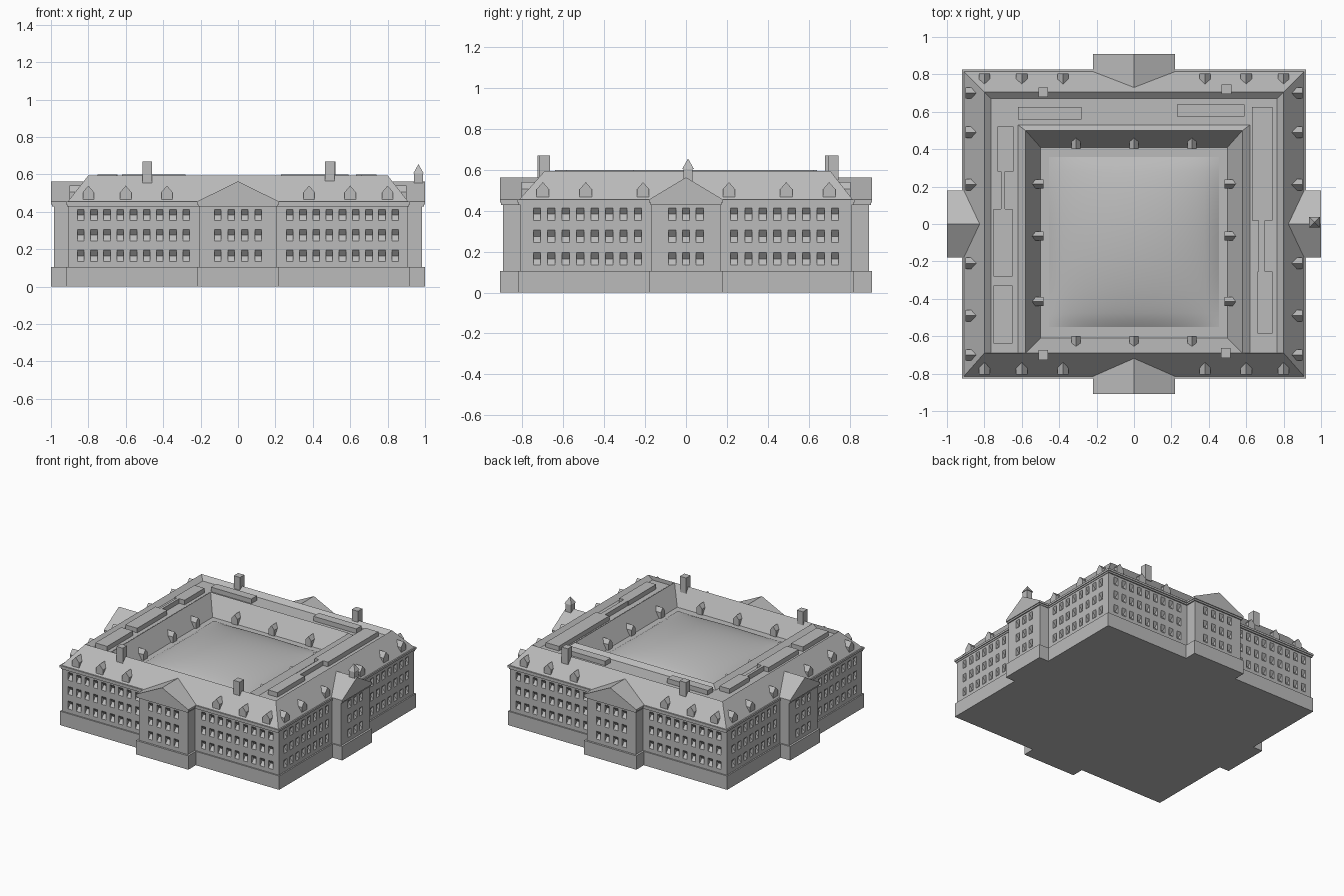
import bpy, bmesh
from math import pi
from mathutils import Matrix, Vector

default_cube = bpy.data.objects.get("Cube")
if default_cube:
    bpy.data.objects.remove(default_cube, do_unlink=True)

stone = bpy.data.materials.new("stone_grey")
stone.use_nodes = True
stone.diffuse_color = (0.5, 0.5, 0.5, 1)
stone.node_tree.nodes["Principled BSDF"].inputs["Base Color"].default_value = stone.diffuse_color


def finish(bm, name, recalc=True):
    if recalc:
        bmesh.ops.recalc_face_normals(bm, faces=bm.faces)
    mesh = bpy.data.meshes.new(name)
    bm.to_mesh(mesh)
    bm.free()
    mesh.materials.append(stone)
    obj = bpy.data.objects.new(name, mesh)
    bpy.context.collection.objects.link(obj)
    return obj


def add_box(bm, low, high):
    low, high = Vector(low), Vector(high)
    size = Matrix.Diagonal((high - low).to_4d())
    size[3][3] = 1
    bmesh.ops.create_cube(bm, size=1, matrix=Matrix.Translation((low + high) / 2) @ size)


def turn(side):
    """Side 0 is the front, then counter-clockwise: left, back, right."""
    return Matrix.Rotation(side * pi / 2, 3, 'Z')


def add_face(bm, points):
    bm.faces.new([bm.verts.new(p) for p in points])


def add_prism(bm, side, profile, offset, near, far):
    """Extrude an (x, z) profile from distance near to distance far."""
    rot = turn(side)
    rings = [[bm.verts.new(rot @ Vector((x + offset, -d, z))) for x, z in profile]
             for d in (near, far)]
    bm.faces.new(rings[0])
    bm.faces.new(rings[1][::-1])
    n = len(profile)
    for i in range(n):
        j = (i + 1) % n
        bm.faces.new((rings[0][i], rings[1][i], rings[1][j], rings[0][j]))


def house(half, base, shoulder, apex):
    return [(-half, base), (half, base), (half, shoulder), (0, apex), (-half, shoulder)]


# Main dimensions: (half width, distance) per side pair
PLINTH_TOP, EAVE, RIDGE = 0.105, 0.455, 0.595
HALF_X, HALF_Y = 0.92, 0.82
FLOORS = (0.165, 0.275, 0.383)
WIN_W, WIN_H, WIN_D = 0.018, 0.03, 0.025


def add_window_wall(bm, side, half, dist, centres):
    """Wall strip with V-shaped window recesses at the given centres."""
    rot = turn(side)

    def p(x, z, depth=0):
        return rot @ Vector((x, depth - dist, z))

    xs = [-half] + [c + s * WIN_W for c in centres for s in (-1, 1)] + [half]
    zs = [PLINTH_TOP] + [f + s * WIN_H for f in FLOORS for s in (-1, 1)] + [EAVE]
    for i, (a, b) in enumerate(zip(xs, xs[1:])):
        for j, (low, high) in enumerate(zip(zs, zs[1:])):
            if i % 2 and j % 2:
                mid = (low + high) / 2
                m0, m1 = p(a, mid, WIN_D), p(b, mid, WIN_D)
                add_face(bm, (p(a, low), p(b, low), m1, m0))
                add_face(bm, (m0, m1, p(b, high), p(a, high)))
                add_face(bm, (p(a, low), m0, p(a, high)))
                add_face(bm, (p(b, low), p(b, high), m1))
            else:
                add_face(bm, (p(a, low), p(b, low), p(b, high), p(a, high)))


# Plinth
bm = bmesh.new()
add_box(bm, (-HALF_X, -HALF_Y, 0), (HALF_X, HALF_Y, PLINTH_TOP))
add_box(bm, (-0.22, -0.91, 0), (0.22, 0.91, PLINTH_TOP))
add_box(bm, (-1, -0.18, 0), (1, 0.18, PLINTH_TOP))
finish(bm, "plinth")

# Walls and projecting pavilions
walls, pavilions = bmesh.new(), bmesh.new()
for side in range(4):
    if side % 2:
        half, dist, start, count = 0.81, 0.91, 0.235, 8
        pav_half, pav_dist, pav_windows = 0.17, 0.985, (-0.068, 0, 0.068)
    else:
        half, dist, start, count = 0.91, 0.81, 0.277, 9
        pav_half, pav_dist, pav_windows = 0.205, 0.895, (-0.108, -0.036, 0.036, 0.108)
    row = [start + 0.0705 * i for i in range(count)]
    add_window_wall(walls, side, half, dist, [-x for x in reversed(row)] + row)
    add_window_wall(pavilions, side, pav_half, pav_dist, pav_windows)
    rot = turn(side)
    for s in (-1, 1):
        corners = [(pav_dist, PLINTH_TOP), (dist, PLINTH_TOP), (dist, EAVE), (pav_dist, EAVE)]
        add_face(pavilions, [rot @ Vector((s * pav_half, -d, z)) for d, z in corners[::s]])
finish(walls, "window_walls", recalc=False)
finish(pavilions, "pavilion_walls", recalc=False)

# Cornice in two steps
bm = bmesh.new()
for grow, low, high in ((-0.006, 0.428, 0.44), (0, 0.44, EAVE)):
    for hx, hy in ((HALF_X, HALF_Y + 0.005), (0.22, 0.91), (1, 0.18)):
        add_box(bm, (-hx - grow, -hy - grow, low), (hx + grow, hy + grow, high))
finish(bm, "cornice")

# Roof: nested rectangles (half x, front y, back y, z) from eave to courtyard
rects = [
    (0.91, -0.815, 0.815, EAVE),
    (0.80, -0.69, 0.705, RIDGE),
    (0.765, -0.69, 0.67, 0.565),
    (0.62, -0.69, 0.53, 0.565),
    (0.58, -0.69, 0.50, RIDGE),
    (0.50, -0.61, 0.41, 0.46),
]
bm = bmesh.new()
loops = [[bm.verts.new(c) for c in ((-x, f, z), (x, f, z), (x, b, z), (-x, b, z))]
         for x, f, b, z in rects]
for outer, inner in zip(loops, loops[1:]):
    for i in range(4):
        j = (i + 1) % 4
        if outer is loops[2] and i == 0:
            continue  # the front wing has no flat walkway
        bm.faces.new((outer[i], outer[j], inner[j], inner[i]))
bm.faces.new(loops[-1])
finish(bm, "mansard_roof", recalc=False)

# Pavilion gables
bm = bmesh.new()
for side in range(4):
    half, near, far = ((0.22, 0.91, 0.70), (0.18, 1, 0.82))[side % 2]
    add_prism(bm, side, [(-half, EAVE), (half, EAVE), (0, 0.563)], 0, near, far)
finish(bm, "pavilion_gables")

# Dormers on the outer slopes
bm = bmesh.new()
for side in range(4):
    spots, near, far = (((0.38, 0.60, 0.80), 0.805, 0.735),
                        ((0.21, 0.49, 0.70), 0.90, 0.835))[side % 2]
    for x in spots:
        for s in (-1, 1):
            add_prism(bm, side, house(0.03, EAVE, 0.505, 0.54), s * x, near, far)
finish(bm, "outer_dormers")

# Dormers facing the courtyard
bm = bmesh.new()
for side, near in enumerate((-0.40, -0.485, -0.60, -0.485)):
    spots = (0.215, -0.065, -0.415) if side % 2 else (-0.31, 0, 0.31)
    for x in spots:
        add_prism(bm, side, house(0.024, 0.46, 0.505, 0.535),
                  -x if side == 3 else x, near, near - 0.06)
finish(bm, "courtyard_dormers")

# Glazed courtyard cover: a shallow cushion
bm = bmesh.new()
bmesh.ops.create_grid(bm, x_segments=24, y_segments=24, size=1)
for v in bm.verts:
    u, w = v.co.x, v.co.y
    bulge = max(0, (1 - u * u) * (1 - w * w)) ** 0.7
    v.co = (u * 0.455, w * 0.455 - 0.097, 0.465 + 0.085 * bulge)
dome = finish(bm, "courtyard_dome", recalc=False)
for poly in dome.data.polygons:
    poly.use_smooth = True

# Chimneys
bm = bmesh.new()
for x, y in ((-0.485, -0.70), (0.49, -0.69), (-0.485, 0.705), (0.495, 0.72)):
    add_box(bm, (x - 0.026, y - 0.026, 0.55), (x + 0.026, y + 0.026, 0.67))
finish(bm, "chimneys")

# Turret with pointed cap
bm = bmesh.new()
add_box(bm, (0.942, -0.013, 0.52), (0.988, 0.033, 0.605))
bmesh.ops.create_cone(bm, segments=4, radius1=0.04, radius2=0, depth=0.05, cap_ends=True,
                      matrix=Matrix.Translation((0.965, 0.01, 0.63))
                      @ Matrix.Rotation(pi / 4, 4, 'Z'))
finish(bm, "turret")

# Plant boxes and ducts on the flat roof (x range, y range)
bm = bmesh.new()
for x0, x1, y0, y1 in (
        (-0.62, -0.28, 0.56, 0.625), (0.23, 0.59, 0.575, 0.64),
        (-0.73, -0.645, 0.28, 0.52), (-0.75, -0.65, -0.28, 0.08),
        (-0.75, -0.65, -0.64, -0.33), (-0.71, -0.69, 0.08, 0.28),
        (0.63, 0.74, 0.40, 0.625), (0.63, 0.74, 0.02, 0.40),
        (0.66, 0.74, -0.585, -0.255), (0.665, 0.70, -0.255, 0.02)):
    add_box(bm, (x0, y0, 0.56), (x1, y1, 0.60))
finish(bm, "roof_plant")
